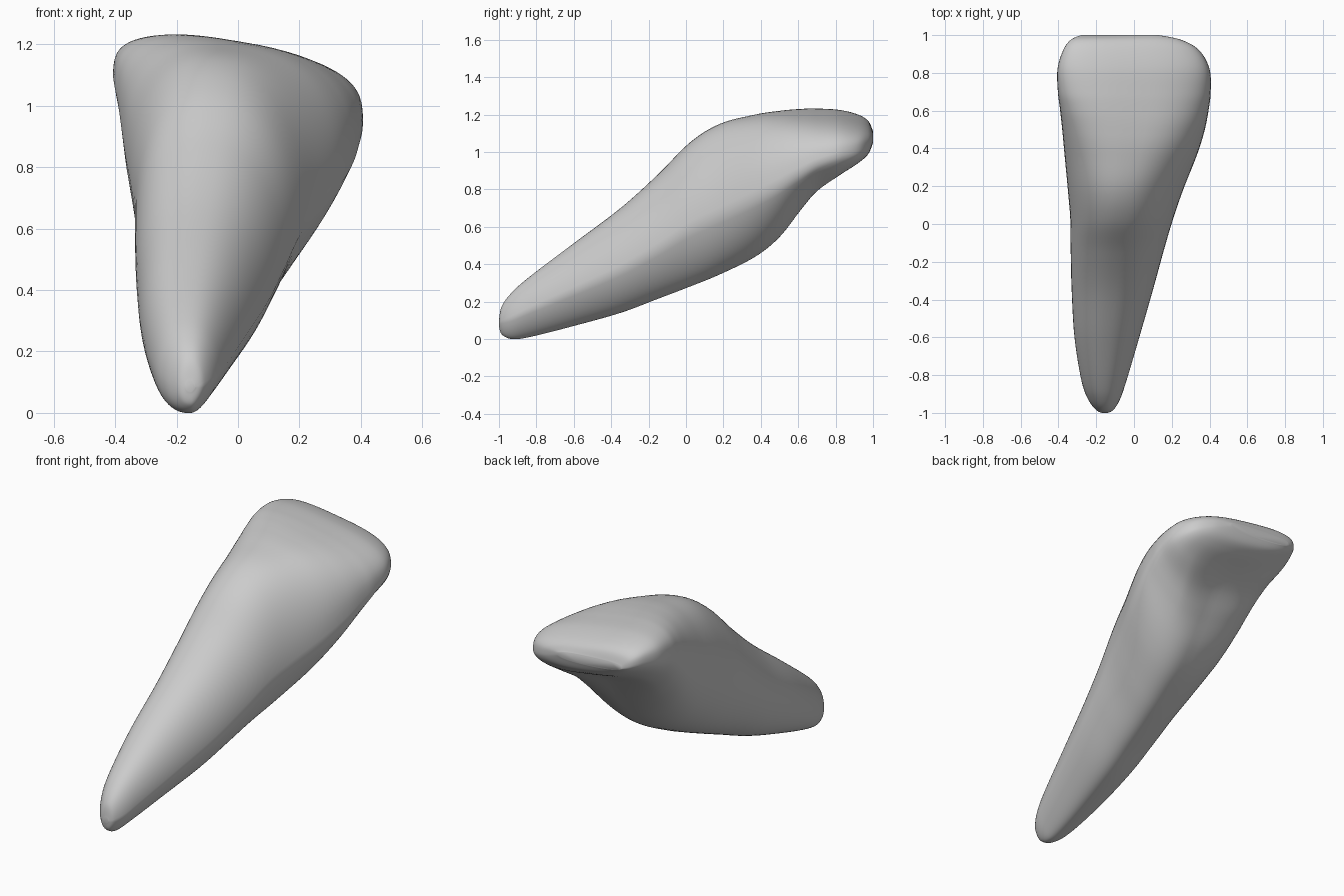
import bpy
import bmesh
from math import sin, cos, pi

if "Cube" in bpy.data.objects:
    bpy.data.objects.remove(bpy.data.objects["Cube"], do_unlink=True)

SIDES, STEPS = 72, 7

# Sections from root tip to biting edge: y, bottom, top, x min, x max, tilt
SECTIONS = [
    (-1, .07, .10, -.17, -.14, 0),
    (-.985, .025, .175, -.2, -.11, 0),
    (-.93, 0, .25, -.242, -.075, 0),
    (-.83, .012, .338, -.278, -.04, 0),
    (-.6, .07, .512, -.315, .028, .01),
    (-.35, .14, .7, -.33, .1, .02),
    (-.15, .215, .88, -.335, .155, .03),
    (.02, .28, 1.05, -.337, .205, .035),
    (.18, .345, 1.15, -.35, .26, .045),
    (.37, .44, 1.2, -.368, .335, .05),
    (.5, .545, 1.22, -.38, .375, .06),
    (.61, .685, 1.23, -.392, .396, .07),
    (.7, .79, 1.232, -.403, .406, .075),
    (.82, .875, 1.225, -.405, .4, .075),
    (.92, .94, 1.2, -.375, .345, .07),
    (.975, .99, 1.165, -.335, .25, .05),
    (1, 1.05, 1.11, -.28, .13, .015),
]


def smooth_rows(rows, steps):
    """Catmull-Rom interpolation between section rows."""
    out = []
    for i in range(len(rows) - 1):
        a, b, c, d = (rows[max(i - 1, 0)], rows[i], rows[i + 1],
                      rows[min(i + 2, len(rows) - 1)])
        for k in range(steps):
            t = k / steps
            out.append([q + t / 2 * (r - p + t * (2*p - 5*q + 4*r - s + t * (3*(q - r) + s - p)))
                        for p, q, r, s in zip(a, b, c, d)])
    return out + [list(rows[-1])]


def power(v, e):
    return abs(v) ** e * (1 if v >= 0 else -1)


def ramp(v, start, end):
    t = min(1, max(0, (v - start) / (end - start)))
    return t * t * (3 - 2 * t)


def section(bm, y, bottom, top, left, right, tilt):
    """Rounded, tilted ring lying across the tooth."""
    half, width = (top - bottom) / 2, (right - left) / 2
    crown = ramp(y, .1, .65)
    taper = 1 - ramp(y, .6, .95)
    hollow = .035 * ramp(y, .5, .72) * (1 - ramp(y, .75, .97))
    points = []
    for k in range(SIDES):
        a = 2 * pi * k / SIDES
        e = .9 - .2 * crown * ramp(sin(a), -.3, .3)
        u, v = power(cos(a), e), power(sin(a), e)
        # widest line sits a little low on the root
        z = half * v - tilt * u - .12 * half * (1 - crown) * (1 - v * v)
        if v < 0:
            # underside narrows, mostly on the left, and is scooped at the crown
            z += hollow * v * v * max(0, 1 - (u / .7) ** 2)
            u *= 1 + v * taper * (.42 if u > 0 else .08)
        points.append(((left + right) / 2 + width * u, z))
    low, high = min(z for x, z in points), max(z for x, z in points)
    scale = (top - bottom) / (high - low)
    return [bm.verts.new((x, y, bottom + (z - low) * scale)) for x, z in points]


# Tooth: one lofted body with closed ends
bm = bmesh.new()
rings = [section(bm, *row) for row in smooth_rows(SECTIONS, STEPS)]
for r, s in zip(rings, rings[1:]):
    for k in range(SIDES):
        n = (k + 1) % SIDES
        bm.faces.new((r[k], r[n], s[n], s[k]))
bm.faces.new(rings[0])
bm.faces.new(rings[-1])
bmesh.ops.recalc_face_normals(bm, faces=bm.faces)
mesh = bpy.data.meshes.new("tooth")
bm.to_mesh(mesh)
bm.free()
tooth = bpy.data.objects.new("tooth", mesh)
bpy.context.collection.objects.link(tooth)
for face in mesh.polygons:
    face.use_smooth = True

# Plain light grey
grey = bpy.data.materials.new("light grey")
grey.use_nodes = True
colour = (.6, .6, .6, 1)
grey.diffuse_color = colour
grey.node_tree.nodes["Principled BSDF"].inputs["Base Color"].default_value = colour
mesh.materials.append(grey)
